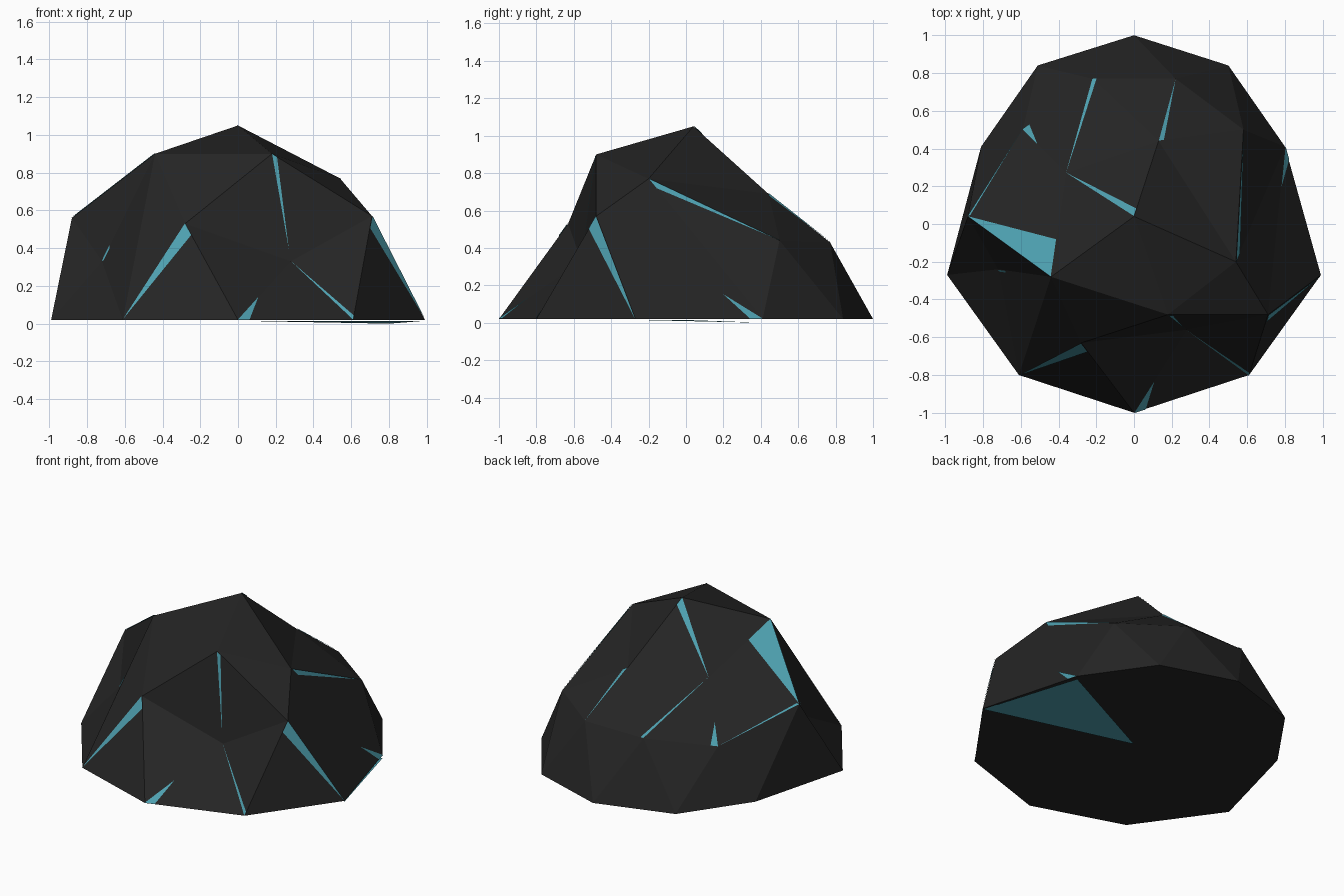
import bpy
from mathutils import Vector, geometry

if "Cube" in bpy.data.objects:
    bpy.data.objects.remove(bpy.data.objects["Cube"])


def material(name, rgb):
    m = bpy.data.materials.new(name)
    m.diffuse_color = (*rgb, 1)
    m.use_nodes = True
    m.node_tree.nodes["Principled BSDF"].inputs["Base Color"].default_value = m.diffuse_color
    return m


def add_mesh(name, verts, faces, mat):
    me = bpy.data.meshes.new(name)
    me.from_pydata(verts, [], faces)
    me.update()
    me.materials.append(mat)
    ob = bpy.data.objects.new(name, me)
    bpy.context.collection.objects.link(ob)
    return ob


dark = material("dark_stone", (0.018, 0.018, 0.018))
teal = material("teal_crystal", (0.075, 0.35, 0.43))

# Ground outline (0-9), counter-clockwise from the front
BASE_Z = 0.02
ring = [(0, -1), (.61, -.8), (.99, -.27), (.8, .41), (.5, .84),
        (0, 1), (-.51, .84), (-.81, .41), (-.99, -.27), (-.61, -.8)]
# Facet corners (10-24), apex first
corners = [(0, .04, 1.05), (-.44, -.28, .9), (.18, -.48, .9), (.54, -.2, .77),
           (.71, -.48, .57), (.28, -.56, .33), (-.28, -.63, .53),
           (-.72, -.24, .33), (-.88, .04, .56), (-.36, .27, .69),
           (.13, .44, .69), (.22, .77, .43), (-.22, .77, .43),
           (.58, .5, .44), (-.59, .5, .37)]
pts = [Vector((x, y, BASE_Z)) for x, y in ring] + [Vector(c) for c in corners]

# Ridges that the facets must follow; the rest is triangulated in plan
ridges = [(10, 11), (10, 12), (10, 13), (11, 12), (11, 18), (11, 19), (11, 16),
          (12, 16), (12, 15), (12, 14), (13, 14), (13, 23), (14, 3), (14, 1),
          (15, 1), (15, 0), (16, 9), (10, 19), (10, 20), (20, 21), (19, 22),
          (18, 24), (18, 19), (13, 3), (15, 16)]
outline = [(i, (i + 1) % 10) for i in range(10)]
flat = [Vector((p.x, p.y)) for p in pts]
_, _, tris, orig, _, _ = geometry.delaunay_2d_cdt(flat, outline + ridges, [], 0, 1e-5)
faces = [[orig[i][0] for i in t] for t in tris]

# Rock with a flat underside fanned from the middle
centre = len(pts)
underside = [(centre, b, a) for a, b in outline]
add_mesh("rock", pts + [Vector((0, 0, BASE_Z))], faces + underside, dark)

# Cracks: start corner, end corner, side corner, opening width, length fraction
cracks = [(11, 18, 19, .36, 1), (12, 15, 14, .05, .9), (16, 9, 0, .12, 1),
          (14, 2, 1, .12, 1), (13, 23, 3, .07, 1), (3, 14, 2, .1, .24),
          (0, 15, 1, .1, .38), (10, 19, 20, .1, 1), (20, 21, 23, .06, 1),
          (22, 19, 21, .05, 1), (18, 24, 19, .03, 1), (24, 19, 22, .1, .35),
          (17, 11, 16, .1, .15), (1, 15, 14, .04, 1)]
verts, tri = [], []
for a, b, side, width, length in cracks:
    p = pts[a]
    q = p.lerp(pts[b], length)
    r = p.lerp(pts[side], width)
    n = (q - p).cross(r - p).normalized()
    shape = [p, q, r]
    if n.z < 0:
        n, shape = -n, [p, r, q]
    tri.append(tuple(range(len(verts), len(verts) + 3)))
    verts += [v + n * .004 for v in shape]
add_mesh("crystal_cracks", verts, tri, teal)

# Exposed wedge on the underside
add_mesh("crystal_underside", [(0, 0, .015), (.8, .41, 0), (.99, -.27, .015)],
         [(0, 1, 2)], teal)
